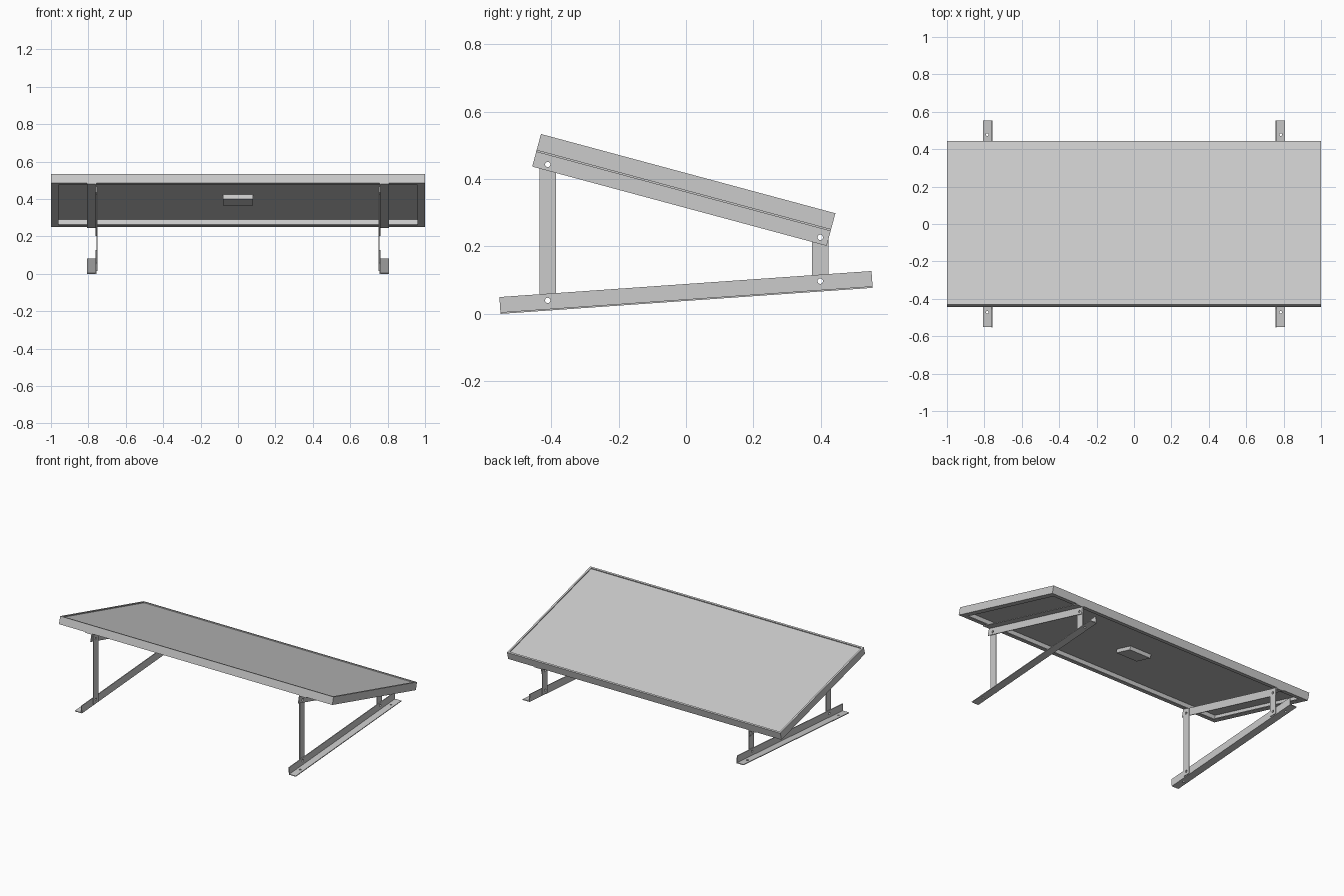
import bpy, bmesh, math
from mathutils import Matrix, Vector

cube = bpy.data.objects.get("Cube")
if cube:
    bpy.data.objects.remove(cube, do_unlink=True)

grey = bpy.data.materials.new("light_grey_metal")
grey.use_nodes = True
grey.diffuse_color = (0.6, 0.6, 0.6, 1)
grey.node_tree.nodes["Principled BSDF"].inputs["Base Color"].default_value = (0.6, 0.6, 0.6, 1)


def finish(name, bm, matrix=Matrix()):
    """Turn a bmesh into a named grey object, baked into place."""
    bm.transform(matrix)
    bmesh.ops.recalc_face_normals(bm, faces=bm.faces)
    mesh = bpy.data.meshes.new(name)
    bm.to_mesh(mesh)
    bm.free()
    mesh.materials.append(grey)
    obj = bpy.data.objects.new(name, mesh)
    bpy.context.collection.objects.link(obj)
    return obj


def add_box(bm, lo, hi):
    lo, hi = Vector(lo), Vector(hi)
    place = Matrix.Translation((lo + hi) / 2) @ Matrix.Diagonal((*(hi - lo), 1))
    bmesh.ops.create_cube(bm, size=1, matrix=place)


def box(name, lo, hi, matrix=Matrix()):
    bm = bmesh.new()
    add_box(bm, lo, hi)
    return finish(name, bm, matrix)


def bridge(bm, loops, closed):
    """Join successive vertex loops with quads."""
    count = len(loops) if closed else len(loops) - 1
    for i in range(count):
        a, b = loops[i], loops[(i + 1) % len(loops)]
        for j in range(len(a)):
            k = (j + 1) % len(a)
            bm.faces.new((a[j], a[k], b[k], b[j]))


def angle_bar(name, profile, side, half, matrix):
    """Extrude an L profile of (x, z) points along y."""
    bm = bmesh.new()
    ends = [[bm.verts.new((side * x, y, z)) for x, z in profile] for y in (-half, half)]
    bridge(bm, ends, False)
    for end in ends:
        bm.faces.new(end)
    return finish(name, bm, matrix)


HALF_X, HALF_Y = 1.0, 0.452
WALL, LIP, SHEET = 0.012, 0.04, 0.005
DEPTH = 0.05
INNER, OUTER = 0.757, 0.808

panel_place = Matrix.Translation((0, -0.0065, 0.3675)) @ Matrix.Rotation(math.radians(-15.07), 4, "X")
base_place = Matrix.Translation((0, 0.0018, 0.0386)) @ Matrix.Rotation(math.radians(4), 4, "X")

# Panel frame: channel section carried round a rectangle
section = [(0, 0), (0, DEPTH), (WALL, DEPTH), (WALL, SHEET), (LIP, SHEET), (LIP, 0)]
bm = bmesh.new()
rings = []
for inset, z in section:
    x, y = HALF_X - inset, HALF_Y - inset
    rings.append([bm.verts.new((sx * x, sy * y, z))
                  for sx, sy in ((-1, -1), (1, -1), (1, 1), (-1, 1))])
bridge(bm, rings, True)
finish("panel_frame", bm, panel_place)

# Panel sheet set just below the rim, and the box under it
px, py = HALF_X - WALL, HALF_Y - WALL
box("panel_sheet", (-px, -py, 0.039), (px, py, 0.044), panel_place)
box("junction_box", (-0.08, -0.07, 0.015), (0.08, 0.062, 0.039), panel_place)

# Hole cutter: bolts across the legs, fixings through the base flanges
pivots = {"front": ((-0.41, 0.04), (-0.41, 0.443)),
          "back": ((0.398, 0.097), (0.398, 0.227))}
bm = bmesh.new()
for pair in pivots.values():
    for y, z in pair:
        bmesh.ops.create_cone(bm, cap_ends=True, segments=16, radius1=0.008, radius2=0.008, depth=1.8,
                              matrix=Matrix.Translation((0, y, z)) @ Matrix.Rotation(math.pi / 2, 4, "Y"))
for x in (-0.785, 0.785):
    for y in (-0.472, 0.478):
        bmesh.ops.create_cone(bm, cap_ends=True, segments=16, radius1=0.007, radius2=0.007, depth=0.2,
                              matrix=Matrix.Translation((x, y, 0.05)))
cutter = finish("hole_cutter", bm)
cutter.hide_render = True

# Supports: two angle bars and two flat legs on each side
top_profile = [(INNER, -DEPTH), (INNER, 0), (OUTER, 0), (OUTER, -SHEET),
               (INNER + SHEET, -SHEET), (INNER + SHEET, -DEPTH)]
base_profile = [(x, -z) for x, z in top_profile]
drilled = []
for label, side in (("left", 1), ("right", -1)):
    drilled.append(angle_bar(label + "_top_rail", top_profile, side, HALF_Y, panel_place))
    drilled.append(angle_bar(label + "_base_rail", base_profile, side, 0.553, base_place))
    x0, x1 = sorted((side * (INNER - SHEET), side * INNER))
    for end, ((y, low), (_, high)) in pivots.items():
        drilled.append(box(f"{label}_{end}_leg", (x0, y - 0.025, low - 0.025),
                           (x1, y + 0.025, high + 0.025)))

# Drill the holes, then drop the cutter
for obj in drilled:
    mod = obj.modifiers.new("holes", "BOOLEAN")
    mod.operation = "DIFFERENCE"
    mod.solver = "EXACT"
    mod.object = cutter
    bpy.context.view_layer.objects.active = obj
    bpy.ops.object.modifier_apply(modifier=mod.name)
bpy.data.objects.remove(cutter, do_unlink=True)
